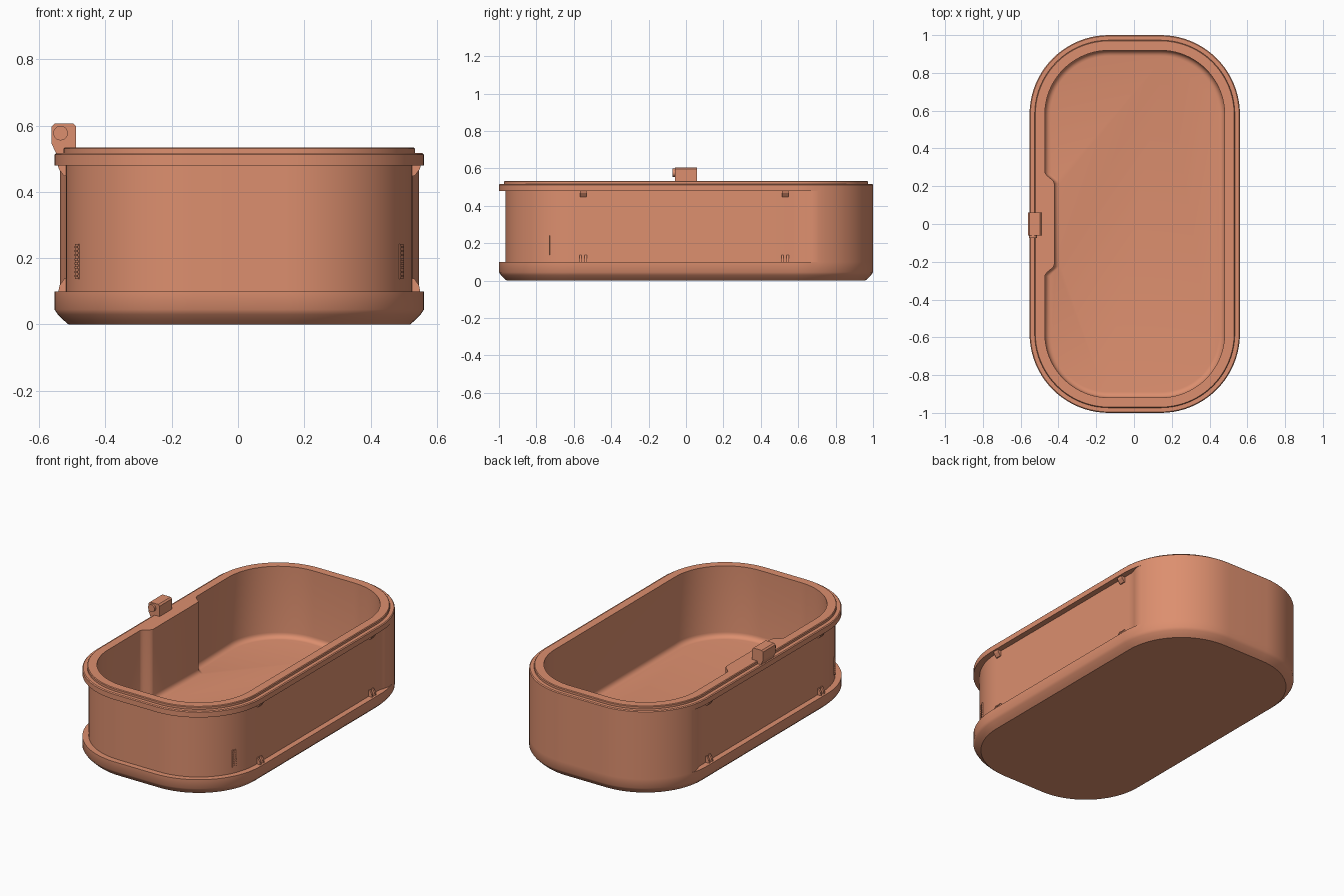
import bpy
import bmesh
from math import atan2, cos, sin, pi, sqrt
from mathutils import Matrix, Vector

cube = bpy.data.objects.get("Cube")
if cube:
    bpy.data.objects.remove(cube, do_unlink=True)

CLAY = (0.72, 0.275, 0.158, 1)
clay = bpy.data.materials.new("terracotta")
clay.use_nodes = True
clay.diffuse_color = CLAY
clay.node_tree.nodes["Principled BSDF"].inputs["Base Color"].default_value = CLAY

CX, HX, HY, R = 0.004, 0.557, 1.0, 0.42   # centre, half sizes, corner radius
SEG = 20
RECESS, WALL, BUMP = 0.035, 0.081, 0.05
BUMP_IN, BUMP_OUT = 0.215, 0.275
FADE_IN, FADE_OUT = 0.6, 0.7              # where the recess runs out at the back


def smoothstep(a, b, v):
    t = min(max((v - a) / (b - a), 0), 1)
    return t * t * (3 - 2 * t)


def finish(name, bm, angle=35):
    bmesh.ops.recalc_face_normals(bm, faces=bm.faces)
    mesh = bpy.data.meshes.new(name)
    bm.to_mesh(mesh)
    bm.free()
    mesh.materials.append(clay)
    obj = bpy.data.objects.new(name, mesh)
    bpy.context.collection.objects.link(obj)
    bpy.ops.object.select_all(action="DESELECT")
    obj.select_set(True)
    bpy.context.view_layer.objects.active = obj
    bpy.ops.object.shade_smooth_by_angle(angle=angle * pi / 180)


def outline(d, recess=0, bump=0):
    """Rounded rectangle inset by d; optional front recess and inner bump."""
    def corner(sx, sy, start):
        for i in range(SEG + 1):
            a = start + i * pi / 2 / SEG
            y = sy * (HY - R) + R * sin(a)
            r = R - d - recess * (1 - smoothstep(FADE_IN, FADE_OUT, y))
            yield CX + sx * (HX - R) + r * cos(a), sy * (HY - R) + r * sin(a)

    pts = list(corner(1, 1, 0)) + list(corner(-1, 1, pi / 2))
    steps = [BUMP_OUT + (BUMP_IN - BUMP_OUT) * i / 6 for i in range(7)]
    for y in steps + [-s for s in reversed(steps)]:
        shift = bump * smoothstep(-BUMP_OUT, -BUMP_IN, -abs(y))
        pts.append((CX - HX + d + recess + shift, y))
    return pts + list(corner(-1, -1, pi)) + list(corner(1, -1, 1.5 * pi))


# Tub: one continuous shell from the base, over the rim, down to the floor
rings = []
for z, d in [(0, 0.042), (0.012, 0.028), (0.03, 0.01), (0.045, 0), (0.1, 0)]:
    rings.append((z, outline(d)))
rings += [(0.1, outline(0, RECESS)), (0.48, outline(0, RECESS))]
for z, d in [(0.48, 0), (0.512, 0), (0.517, 0.005), (0.517, 0.027),
             (0.53, 0.027), (0.534, 0.031)]:
    rings.append((z, outline(d)))
rings.append((0.534, outline(WALL, bump=BUMP)))
FLOOR, FILLET = 0.1, 0.03
for i in range(6):
    a = i * pi / 10
    rings.append((FLOOR + FILLET * (1 - sin(a)),
                  outline(WALL + FILLET * (1 - cos(a)), bump=BUMP)))

bm = bmesh.new()
loops = [[bm.verts.new((x, y, z)) for x, y in pts] for z, pts in rings]
n = len(loops[0])
for low, high in zip(loops, loops[1:]):
    for i in range(n):
        j = (i + 1) % n
        bm.faces.new((low[i], low[j], high[j], high[i]))
bm.faces.new(loops[0][::-1])
bm.faces.new(loops[-1])
bmesh.ops.remove_doubles(bm, verts=bm.verts, dist=1e-5)
finish("tub", bm)


def cylinder(name, loc, radius, depth, axis):
    bm = bmesh.new()
    bmesh.ops.create_cone(bm, cap_ends=True, segments=20, radius1=radius,
                          radius2=radius, depth=depth,
                          matrix=Matrix.Translation(loc) @ Matrix.Rotation(pi / 2, 4, axis))
    finish(name, bm)


def box(name, loc, size, turn=0):
    bm = bmesh.new()
    bmesh.ops.create_cube(bm, size=1, matrix=Matrix.Translation(loc)
                          @ Matrix.Rotation(turn, 4, "Z")
                          @ Matrix.Diagonal(Vector(size)).to_4x4())
    finish(name, bm)


def prism(name, profile, y0, y1):
    """Extrude an x-z profile along y."""
    bm = bmesh.new()
    face = bm.faces.new([bm.verts.new((x, y0, z)) for x, z in profile])
    moved = bmesh.ops.extrude_face_region(bm, geom=[face])["geom"]
    bmesh.ops.translate(bm, vec=(0, y1 - y0, 0),
                        verts=[v for v in moved if isinstance(v, bmesh.types.BMVert)])
    finish(name, bm, 20)


for side, sx in (("left", 1), ("right", -1)):
    # Sloped pegs under the rim and split pegs on the base, in the side recess
    wall = CX + sx * (HX - RECESS)
    for end, y in (("front", -0.55), ("back", 0.53)):
        prism(f"upper_peg_{side}_{end}",
              [(wall - sx * 0.01, 0.482), (wall + sx * 0.026, 0.482),
               (wall + sx * 0.022, 0.468), (wall + sx * 0.006, 0.447),
               (wall - sx * 0.01, 0.447)], y - 0.018, y + 0.018)
        for half, dy in (("a", -0.014), ("b", 0.014)):
            prism(f"lower_peg_{side}_{end}_{half}",
                  [(wall - sx * 0.01, 0.098), (wall + sx * 0.024, 0.098),
                   (wall + sx * 0.02, 0.118), (wall + sx * 0.006, 0.138),
                   (wall - sx * 0.01, 0.138)], y + dy - 0.006, y + dy + 0.006)

    # Ribbed vent strips on the front corners
    r, dy = R - RECESS, -0.16
    dx = sqrt(r * r - dy * dy)
    px, py = CX + sx * (HX - R + dx), -(HY - R) + dy
    angle = atan2(dy, sx * dx)
    box(f"vent_strip_{side}", (px, py, 0.19), (0.006, 0.026, 0.105), angle)
    for i in range(8):
        box(f"vent_rib_{side}_{i + 1}", (px, py, 0.146 + i * 0.0126),
            (0.012, 0.022, 0.006), angle)

# Latch on the right rim
prism("latch_block",
      [(-0.548, 0.515), (-0.562, 0.545), (-0.562, 0.597), (-0.553, 0.606),
       (-0.497, 0.606), (-0.488, 0.597), (-0.488, 0.53), (-0.515, 0.515)],
      -0.06, 0.06)
cylinder("latch_knob", (-0.535, -0.062, 0.577), 0.022, 0.022, "X")
